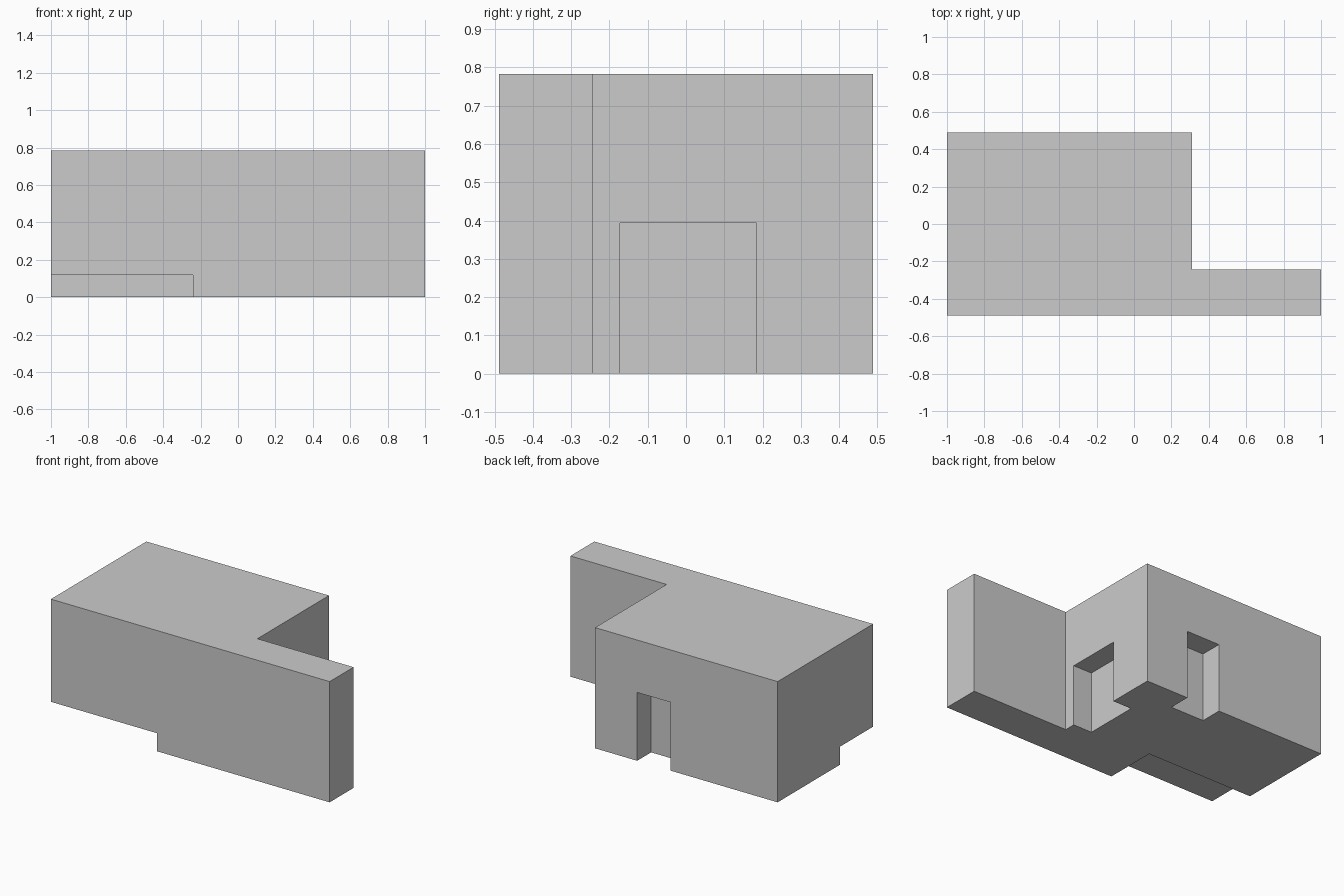
import bpy
import bmesh

if "Cube" in bpy.data.objects:
    bpy.data.objects.remove(bpy.data.objects["Cube"])

HALF_Y, HEIGHT = 0.489, 0.783
WING_X, WING_Y = 0.31, -0.244   # inner corner of the L-shaped plan


def prism(name, outline, z0, z1):
    """Extrude a plan outline (counter-clockwise) from z0 up to z1."""
    bm = bmesh.new()
    base = bm.faces.new([bm.verts.new((x, y, z0)) for x, y in outline])
    up = bmesh.ops.extrude_face_region(bm, geom=[base], use_keep_orig=True)
    verts = [v for v in up["geom"] if isinstance(v, bmesh.types.BMVert)]
    bmesh.ops.translate(bm, verts=verts, vec=(0, 0, z1 - z0))
    bmesh.ops.recalc_face_normals(bm, faces=bm.faces)
    mesh = bpy.data.meshes.new(name)
    bm.to_mesh(mesh)
    bm.free()
    obj = bpy.data.objects.new(name, mesh)
    bpy.context.collection.objects.link(obj)
    return obj


def cut_box(target, name, x, y, top):
    """Cut a box-shaped recess, open at the ground, out of the target."""
    outline = [(x[0], y[0]), (x[1], y[0]), (x[1], y[1]), (x[0], y[1])]
    cutter = prism(name, outline, -0.1, top)
    cutter.hide_render = True
    mod = target.modifiers.new(name, 'BOOLEAN')
    mod.operation, mod.solver, mod.object = 'DIFFERENCE', 'EXACT', cutter
    bpy.context.view_layer.objects.active = target
    bpy.ops.object.modifier_apply(modifier=mod.name)
    bpy.data.objects.remove(cutter)


# L-shaped building block
building = prism("building_block", [
    (-1, -HALF_Y), (1, -HALF_Y), (1, WING_Y),
    (WING_X, WING_Y), (WING_X, HALF_Y), (-1, HALF_Y)], 0, HEIGHT)

# Low undercut along the front left corner
cut_box(building, "front_undercut", (-1.1, -0.24), (-0.6, -0.15), 0.117)
# Wide doorway recess in the right wall
cut_box(building, "side_doorway", (WING_X - 0.133, WING_X + 0.1), (-0.172, 0.184), 0.394)
# Narrow doorway recess in the back wall
cut_box(building, "back_doorway", (-0.23, 0.008), (HALF_Y - 0.143, 0.6), 0.443)
